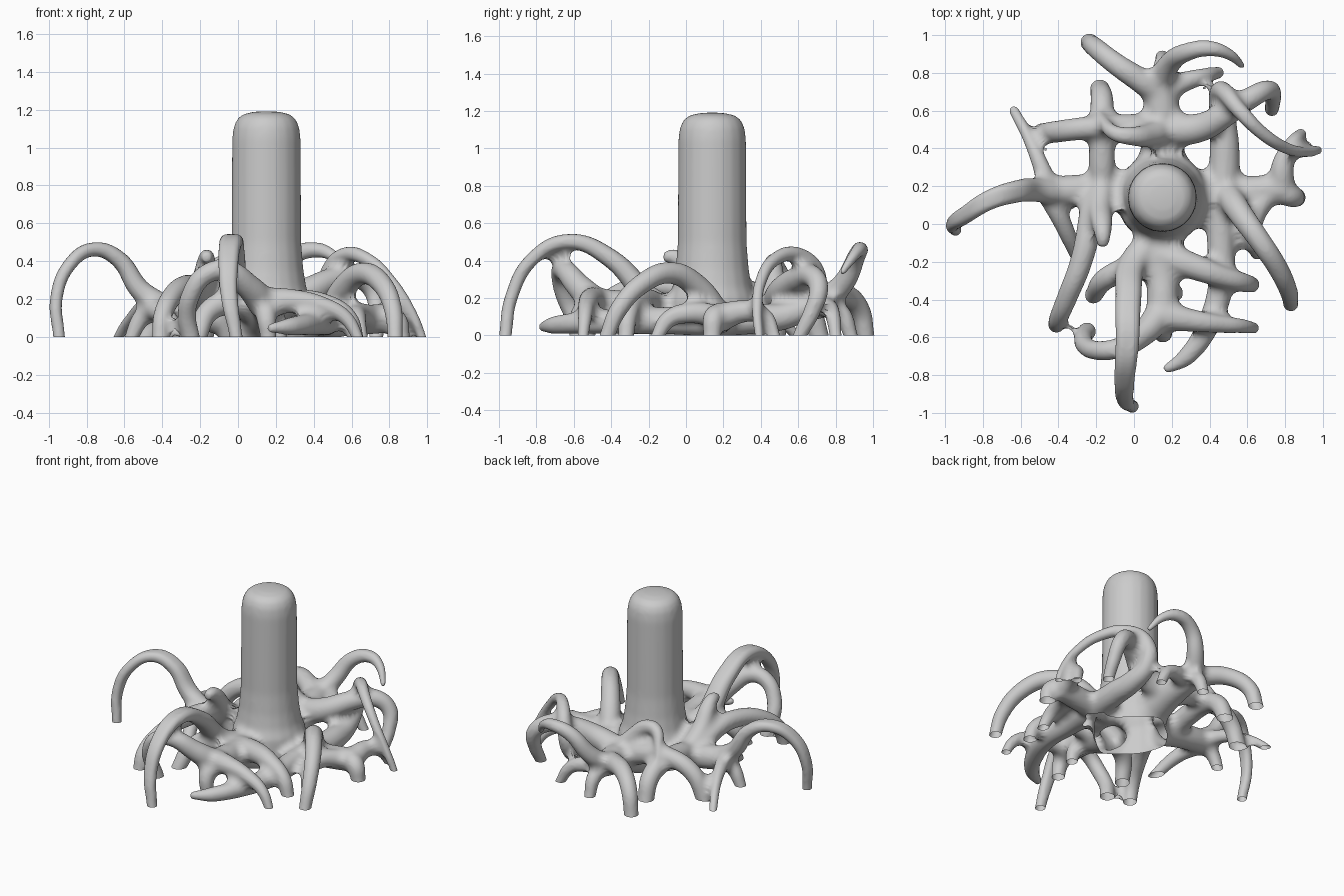
import bpy, bmesh, math

curve = bpy.data.curves.new("root_paths", 'CURVE')
curve.dimensions = '3D'
curve.bevel_depth = 1.0
curve.bevel_resolution = 8
curve.resolution_u = 8
curve.use_fill_caps = True


def tube(points, radii, widen=(0, 0)):
    """Round tube through points; radii spread evenly along it; widen flattens its middle."""
    if widen != (0, 0):
        n = len(points) - 1
        for sign in (-1, 1):
            tube([(x + sign * widen[0] * math.sin(math.pi * i / n),
                   y + sign * widen[1] * math.sin(math.pi * i / n), z)
                  for i, (x, y, z) in enumerate(points)], radii)
        return
    pts = list(points)
    n = len(pts)
    rs = []
    for i in range(n):
        t = i / (n - 1) * (len(radii) - 1)
        k = min(int(t), len(radii) - 2)
        rs.append(radii[k] + (radii[k + 1] - radii[k]) * (t - k) + 0.004)
    if pts[-1][2] == 0:  # run below ground, trimmed flat later
        x, y, z = pts[-1]
        px, py, pz = pts[-2]
        f = 0.05 / max(pz, 0.12)
        pts.append((x + (x - px) * f, y + (y - py) * f, -0.08))
        rs.append(rs[-1])
    s = curve.splines.new('BEZIER')
    s.bezier_points.add(len(pts) - 1)
    for b, p, r in zip(s.bezier_points, pts, rs):
        b.co, b.radius = p, r
        b.handle_left_type = b.handle_right_type = 'AUTO'


# trunk with flared foot and rounded top
profile = [(-.08, .24), (.1, .24), (.19, .235), (.26, .208), (.36, .192), (.5, .181), (1.05, .178),
           (1.11, .17), (1.15, .152), (1.175, .122), (1.188, .07), (1.192, .02)]
tube([(.15, .14, z) for z, r in profile], [r for z, r in profile])

# thick arms reaching out of the trunk in four directions
tube([(.1, .16, .06), (-.08, .17, .11), (-.25, .18, .13), (-.47, .17, .16)], [.17, .1, .08, .075])
tube([(.2, .15, .06), (.38, .16, .07), (.55, .17, .08), (.8, .19, .1)], [.17, .11, .075, .075])
tube([(.15, .25, .06), (.15, .4, .11), (.15, .55, .15), (.13, .74, .18)], [.17, .11, .1, .08])
tube([(.15, .05, .06), (.14, -.12, .11), (.15, -.3, .15), (.15, -.5, .17)], [.17, .11, .08, .08])

# left roots
tube([(-.42, .17, .17), (-.52, .18, .25), (-.63, .17, .41), (-.76, .13, .463), (-.89, .05, .38),
      (-.96, 0, .2), (-.945, -.03, 0)], [.065, .045, .034, .03, .03], (0, .018))
tube([(-.45, .18, .16), (-.49, .3, .16), (-.56, .46, .1), (-.63, .59, 0)], [.06, .042, .03, .025])
tube([(-.45, .16, .15), (-.38, .01, .11), (-.31, -.15, 0)], [.06, .045, .035])
tube([(-.45, .17, .15), (-.51, .18, .1), (-.56, .18, 0)], [.06, .045, .035])
tube([(-.17, .15, .13), (-.17, .35, .18), (-.17, .55, .18), (-.17, .66, .12), (-.18, .71, 0)],
     [.07, .065, .06, .05])
tube([(-.17, .2, .15), (-.18, .08, .26), (-.17, 0, .37), (-.165, -.06, .42), (-.165, -.12, .42)],
     [.075, .06, .045, .025])
tube([(-.21, .17, .15), (-.23, .02, .24), (-.28, -.2, .265), (-.35, -.38, .21), (-.4, -.5, .1),
      (-.41, -.53, 0)], [.07, .058, .05, .042])

# back roots
tube([(.13, .7, .18), (.02, .77, .22), (-.1, .85, .22), (-.2, .93, .14), (-.235, .96, 0)],
     [.075, .058, .052, .045])
tube([(.13, .5, .16), (-.05, .51, .22), (-.22, .51, .24), (-.4, .49, .16), (-.48, .48, 0)],
     [.08, .058, .052])
tube([(.16, .5, .18), (.08, .47, .29), (-.01, .465, .38), (-.1, .48, .385), (-.16, .54, .3),
      (-.19, .6, .21)], [.075, .05, .035, .015])
tube([(.13, .74, .17), (.15, .83, .12), (.15, .88, 0)], [.06, .045, .035])
tube([(.13, .74, .18), (.19, .85, .29), (.28, .91, .42), (.4, .93, .46), (.5, .9, .43),
      (.58, .83, .33)], [.065, .048, .037, .015])
tube([(.15, .7, .17), (.26, .75, .15), (.36, .78, .12), (.44, .8, 0)], [.065, .045, .03])
tube([(.16, .5, .16), (.35, .51, .23), (.5, .59, .3), (.62, .67, .32), (.71, .71, .25),
      (.735, .67, .12), (.73, .61, 0)], [.09, .065, .055, .045, .035])

# right roots
tube([(.47, .15, .08), (.48, .38, .09), (.47, .55, .11), (.455, .67, .18), (.475, .7, .32),
      (.56, .6, .43), (.68, .48, .41), (.81, .4, .29), (.92, .38, .12), (.97, .39, 0)],
     [.085, .07, .05, .036, .028, .022])
tube([(.49, .17, .11), (.56, .06, .26), (.66, -.08, .335), (.76, -.23, .28), (.82, -.36, .14),
      (.83, -.42, 0)], [.07, .057, .05, .038])
tube([(.47, .15, .08), (.46, -.08, .08), (.46, -.32, .075), (.39, -.54, .07), (.28, -.7, .055),
      (.16, -.775, .045)], [.085, .068, .062, .052, .02])
tube([(.78, .19, .1), (.79, .32, .13), (.84, .42, .1), (.88, .47, 0)], [.07, .048, .03])
tube([(.77, .18, .1), (.83, .15, .09), (.86, .14, 0)], [.07, .045])
tube([(.72, .18, .1), (.63, .02, .12), (.63, -.09, .09), (.65, -.15, 0)], [.06, .05, .033])

# front roots
tube([(.1, -.1, .13), (0, -.2, .2), (-.03, -.4, .41), (-.035, -.63, .503), (-.05, -.82, .41),
      (-.045, -.935, .2), (-.01, -.965, 0)], [.08, .052, .038, .031, .032], (.022, 0))
tube([(.14, -.48, .17), (.05, -.58, .27), (-.06, -.65, .35), (-.17, -.67, .33), (-.25, -.65, .22),
      (-.27, -.6, .1), (-.25, -.57, 0)], [.08, .055, .048, .046, .045])
tube([(.11, -.15, .13), (-.02, -.23, .18), (-.15, -.29, .14), (-.21, -.37, 0)], [.08, .06, .045])
tube([(.14, -.48, .18), (.3, -.51, .19), (.46, -.53, .16), (.57, -.54, .1), (.63, -.55, 0)],
     [.08, .05, .038, .028])
tube([(.14, -.17, .14), (.3, -.22, .18), (.47, -.28, .165), (.58, -.31, .1), (.62, -.32, 0)],
     [.09, .06, .05, .04])
tube([(.15, -.5, .17), (.15, -.57, .1), (.16, -.58, 0)], [.07, .05, .04])
tube([(.15, -.32, .15), (.21, -.36, .08), (.22, -.37, 0)], [.06, .045, .035])


def add_modifiers(obj, stages):
    """Stack of (type, settings) modifiers."""
    for kind, settings in stages:
        m = obj.modifiers.new(kind.lower(), kind)
        for key, value in settings.items():
            setattr(m, key, value)


# fuse all tubes into one skin; swelling and shrinking again fills the joints
path = bpy.data.objects.new("root_paths", curve)
bpy.context.collection.objects.link(path)
deps = bpy.context.evaluated_depsgraph_get()
mesh = bpy.data.meshes.new_from_object(path.evaluated_get(deps))
tree = bpy.data.objects.new("trunk_and_roots", mesh)
bpy.context.collection.objects.link(tree)
bpy.data.objects.remove(path)
voxel = ('REMESH', dict(mode='VOXEL', voxel_size=0.012))
soften = ('SMOOTH', dict(factor=0.5, iterations=5))
add_modifiers(tree, [voxel, soften, ('DISPLACE', dict(strength=0.025, mid_level=0)), voxel, soften,
                     ('DISPLACE', dict(strength=-0.025, mid_level=0)), soften])
deps = bpy.context.evaluated_depsgraph_get()
fused = bpy.data.meshes.new_from_object(tree.evaluated_get(deps))
tree.modifiers.clear()
tree.data = fused

# trim at the ground, leaving the underside open
bm = bmesh.new()
bm.from_mesh(fused)
bmesh.ops.bisect_plane(bm, geom=bm.verts[:] + bm.edges[:] + bm.faces[:], plane_co=(0, 0, 0),
                       plane_no=(0, 0, 1), clear_inner=True)
for f in bm.faces:
    f.smooth = True
bm.to_mesh(fused)
bm.free()
